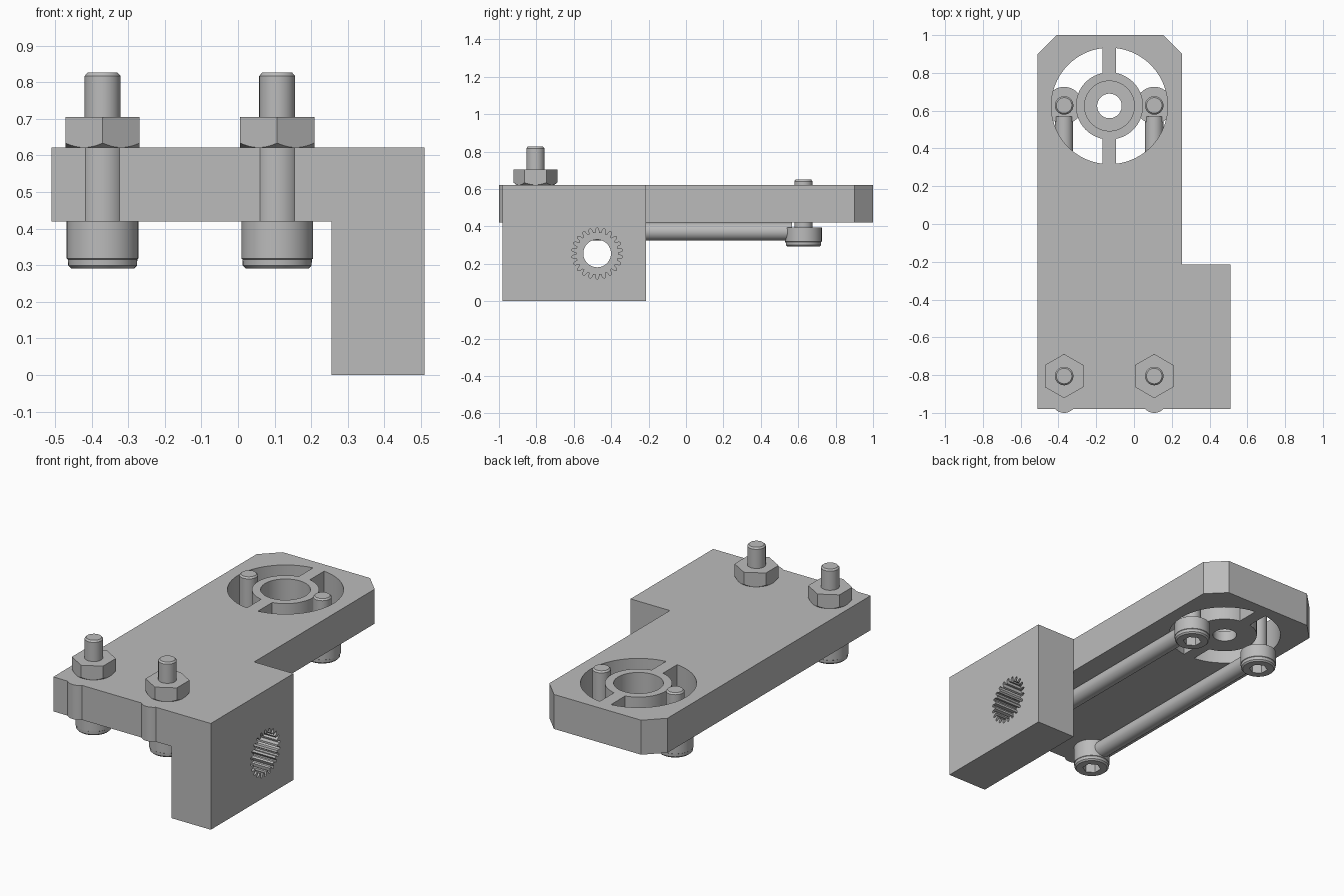
import bpy, bmesh, math
from mathutils import Matrix

if "Cube" in bpy.data.objects:
    bpy.data.objects.remove(bpy.data.objects["Cube"], do_unlink=True)

grey = bpy.data.materials.new("plain grey")
grey.use_nodes = True
GREY = (0.5, 0.5, 0.5, 1)
grey.diffuse_color = GREY
grey.node_tree.nodes["Principled BSDF"].inputs["Base Color"].default_value = GREY

ALONG_X = Matrix.Rotation(math.pi / 2, 4, 'Y')
ALONG_Y = Matrix.Rotation(-math.pi / 2, 4, 'X')


def make(name, bm, matrix=Matrix()):
    bmesh.ops.recalc_face_normals(bm, faces=bm.faces)
    bm.transform(matrix)
    mesh = bpy.data.meshes.new(name)
    bm.to_mesh(mesh)
    bm.free()
    mesh.materials.append(grey)
    obj = bpy.data.objects.new(name, mesh)
    bpy.context.collection.objects.link(obj)
    return obj


def prism(name, outline, z0, z1, matrix=Matrix()):
    """Extrude a flat outline from z0 to z1."""
    bm = bmesh.new()
    face = bm.faces.new([bm.verts.new((x, y, z0)) for x, y in outline])
    ext = bmesh.ops.extrude_face_region(bm, geom=[face])["geom"]
    bmesh.ops.translate(bm, vec=(0, 0, z1 - z0),
                        verts=[v for v in ext if isinstance(v, bmesh.types.BMVert)])
    return make(name, bm, matrix)


def circle(r, n=64, cx=0, cy=0, turn=0):
    return [(cx + r * math.cos(turn + math.tau * i / n),
             cy + r * math.sin(turn + math.tau * i / n)) for i in range(n)]


def box(name, x0, x1, y0, y1, z0, z1):
    return prism(name, [(x0, y0), (x1, y0), (x1, y1), (x0, y1)], z0, z1)


def lathe(name, profile, matrix=Matrix(), n=40):
    """Closed solid of revolution from (radius, height) pairs."""
    bm = bmesh.new()
    rings = [[bm.verts.new((x, y, z)) for x, y in circle(r, n)] for r, z in profile]
    for a, b in zip(rings, rings[1:]):
        for i in range(n):
            j = (i + 1) % n
            bm.faces.new((a[i], a[j], b[j], b[i]))
    bm.faces.new(rings[0])
    bm.faces.new(rings[-1])
    return make(name, bm, matrix)


def activate(obj):
    bpy.ops.object.select_all(action='DESELECT')
    bpy.context.view_layer.objects.active = obj
    obj.select_set(True)


def combine(target, other, operation):
    mod = target.modifiers.new("combine", 'BOOLEAN')
    mod.object, mod.operation, mod.solver = other, operation, 'EXACT'
    activate(target)
    bpy.ops.object.modifier_apply(modifier=mod.name)
    bpy.data.objects.remove(other, do_unlink=True)


def smooth(obj):
    activate(obj)
    bpy.ops.object.shade_smooth_by_angle(angle=math.radians(30))


BOTTOM, TOP = 0.42, 0.622
BOLT_X = (-0.37, 0.107)
FRONT_Y, BACK_Y = -0.805, 0.628
HUB_X, HUB_Y = -0.13, 0.625

# Plate with clipped back corners and the hanging side block
body = prism("bracket_body", [(-0.51, -0.98), (0.255, -0.98), (0.255, 0.9), (0.155, 1),
                              (-0.41, 1), (-0.51, 0.9)], BOTTOM, TOP)
combine(body, box("block", 0.255, 0.51, -0.98, -0.215, 0, TOP), 'UNION')
for x in BOLT_X:
    combine(body, prism("boss", circle(0.065, 48, x, -0.935), BOTTOM, TOP), 'UNION')

# Round window with hub and two spokes
combine(body, prism("window", circle(0.308, 96, HUB_X, HUB_Y), 0.3, 0.8), 'DIFFERENCE')
combine(body, box("spokes", HUB_X - 0.036, HUB_X + 0.036, HUB_Y - 0.33, HUB_Y + 0.33,
                  BOTTOM, TOP), 'UNION')
combine(body, prism("hub", circle(0.178, 64, HUB_X, HUB_Y), BOTTOM, TOP), 'UNION')
combine(body, prism("bore", circle(0.132, 64, HUB_X, HUB_Y), 0.48, 0.8), 'DIFFERENCE')
combine(body, prism("hub_hole", circle(0.065, 48, HUB_X, HUB_Y), 0.3, 0.8), 'DIFFERENCE')

# Splined socket through the block, with a smaller screw hole behind it
TEETH = 22
spline = []
for i in range(TEETH):
    for step, r in ((-0.32, 0.111), (-0.2, 0.132), (0, 0.138), (0.2, 0.132), (0.32, 0.111)):
        a = math.tau * (i + step) / TEETH
        spline.append((r * math.cos(a), r * math.sin(a)))
socket_place = Matrix.Translation((0, -0.475, 0.255)) @ ALONG_X
combine(body, prism("spline", spline, 0.31, 0.6, socket_place), 'DIFFERENCE')
combine(body, prism("screw_hole", circle(0.074, 48), 0.2, 0.6, socket_place), 'DIFFERENCE')
smooth(body)

SHAFT = 0.049
for side, x in zip(("right", "left"), BOLT_X):
    # Vertical socket-head bolts, long at the front and short at the back
    for end, y, neck, tip in (("front", FRONT_Y, 0.42, 0.826), ("back", BACK_Y, 0.395, 0.65)):
        bolt = lathe(f"{side}_{end}_bolt",
                     [(0.086, 0.291), (0.094, 0.299), (0.095, 0.316), (0.098, 0.318),
                      (0.098, neck), (SHAFT, neck), (SHAFT, tip - 0.009),
                      (SHAFT - 0.008, tip)], Matrix.Translation((x, y, 0)))
        combine(bolt, prism("hex_socket", circle(0.05, 6, x, y, math.pi / 6), 0.2, 0.345),
                'DIFFERENCE')
        smooth(bolt)

    # Rod linking the two bolts beneath the plate
    rod = lathe(f"{side}_rod", [(0.048, FRONT_Y + 0.06), (0.048, BACK_Y - 0.06)],
                Matrix.Translation((x, 0, 0.372)) @ ALONG_Y)
    smooth(rod)

    # Hex nut with a rounded-off lower edge
    nut = prism(f"{side}_nut", circle(0.117, 6, x, FRONT_Y, math.pi / 6), TOP, 0.705)
    combine(nut, lathe("nut_turning", [(0.098, TOP - 0.003), (0.12, 0.636), (0.12, 0.698),
                                       (0.112, 0.71)],
                       Matrix.Translation((x, FRONT_Y, 0)), 72), 'INTERSECT')
    smooth(nut)
